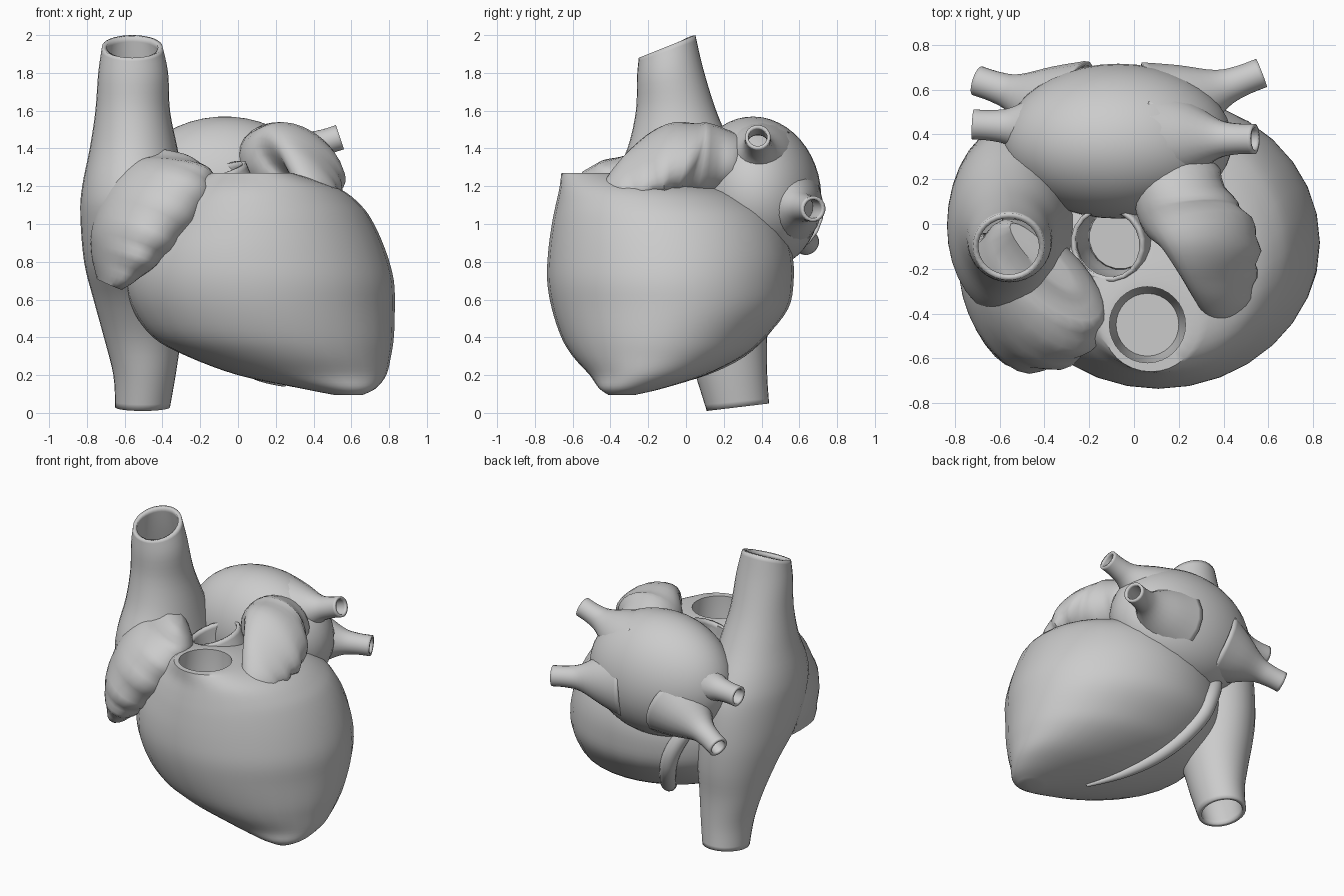
import bpy, bmesh
from math import sin, cos, pi, radians
from mathutils import Vector, Matrix
from mathutils.bvhtree import BVHTree

if "Cube" in bpy.data.objects:
    bpy.data.objects.remove(bpy.data.objects["Cube"])

N = 32


def smooth(rows, n=4):
    """Catmull-Rom interpolation between rows of numbers."""
    out = []
    for i in range(len(rows) - 1):
        a, b, c, d = (rows[max(0, min(len(rows) - 1, i + k))] for k in (-1, 0, 1, 2))
        for s in range(n):
            t = s / n
            out.append([0.5 * (2 * q + (r - p) * t + (2 * p - 5 * q + 4 * r - w) * t * t
                               + (3 * q - p - 3 * r + w) * t ** 3)
                        for p, q, r, w in zip(a, b, c, d)])
    return out + [list(rows[-1])]


def loft(name, rings, capped=False, thick=0):
    """Skin a list of rings into one mesh."""
    n = len(rings[0])
    verts = [v for r in rings for v in r]
    faces = [(k * n + i, k * n + (i + 1) % n, (k + 1) * n + (i + 1) % n, (k + 1) * n + i)
             for k in range(len(rings) - 1) for i in range(n)]
    if capped:
        faces += [tuple(range(n))[::-1], tuple(range(len(verts) - n, len(verts)))]
    me = bpy.data.meshes.new(name)
    me.from_pydata(verts, [], faces)
    if capped:
        bm = bmesh.new()
        bm.from_mesh(me)
        bmesh.ops.recalc_face_normals(bm, faces=bm.faces)
        bm.to_mesh(me)
        bm.free()
    ob = bpy.data.objects.new(name, me)
    bpy.context.collection.objects.link(ob)
    if thick:
        m = ob.modifiers.new("wall", 'SOLIDIFY')
        m.thickness, m.offset = thick, -1
    return ob


def level_ring(z, x0, x1, y0, y1, tilt=0):
    """Horizontal oval filling a bounding box, optionally sloped along y."""
    cx, cy, a, b = (x0 + x1) / 2, (y0 + y1) / 2, (x1 - x0) / 2, (y1 - y0) / 2
    return [Vector((cx + a * cos(t), cy + b * sin(t), z + tilt * b * sin(t)))
            for t in (2 * pi * i / N for i in range(N))]


def tube(name, pts, capped=False, thick=0, n=4):
    """Round tube along points (x, y, z, radius)."""
    pts = smooth(pts, n)
    P = [Vector(p[:3]) for p in pts]
    rings, u = [], None
    for i, p in enumerate(P):
        d = (P[min(i + 1, len(P) - 1)] - P[max(i - 1, 0)]).normalized()
        u = d.orthogonal() if u is None else u - d * u.dot(d)
        u.normalize()
        v = d.cross(u)
        rings.append([p + (u * cos(t) + v * sin(t)) * pts[i][3]
                      for t in (2 * pi * k / 20 for k in range(20))])
    return loft(name, rings, capped, thick)


def flap(name, rows, wave=0.012):
    """Leaf-like pouch: each row is root point, edge point, half thickness."""
    rows = smooth(rows, 5)
    rings = []
    for i, r in enumerate(rows):
        p, q = Vector(r[:3]), Vector(r[3:6])
        a, b = rows[max(i - 1, 0)], rows[min(i + 1, len(rows) - 1)]
        along = Vector([(b[k] + b[k + 3] - a[k] - a[k + 3]) for k in range(3)])
        q = q + (q - p).normalized() * wave * sin(i * 1.7)
        w = (q - p).cross(along).normalized() * r[6]
        rings.append([(p + q) / 2 + (q - p) / 2 * cos(t) + w * sin(t)
                      for t in (2 * pi * k / 24 for k in range(24))])
    return loft(name, rings, True)


# Ventricles, rising to the open pulmonary trunk whose inner wall folds down
body = smooth([
    (.095, .51, .66, -.41, -.27), (.13, .33, .73, -.46, -.12), (.2, .0, .785, -.51, .1),
    (.3, -.27, .81, -.6, .3), (.4, -.45, .825, -.66, .42), (.55, -.56, .83, -.71, .54),
    (.7, -.6, .825, -.735, .57), (.85, -.58, .785, -.73, .56), (1.0, -.5, .72, -.71, .5),
    (1.1, -.42, .65, -.69, .4), (1.19, -.3, .53, -.67, .2), (1.27, -.14, .29, -.66, -.24)])
body += [(1.27, -.11, .23, -.62, -.28), (1.15, -.11, .23, -.62, -.28), (.95, -.08, .2, -.59, -.31)]
ventricles = loft("ventricles", [level_ring(*r) for r in body], True)
tree = BVHTree.FromPolygons([v.co for v in ventricles.data.vertices],
                            [p.vertices for p in ventricles.data.polygons])

# Aortic opening: hole plus short cuff
cutter = tube("aorta_cutter", [(-.1, -.08, .98, .155), (-.1, -.08, 1.5, .155)], True)
cutter.hide_render = True
cutter.hide_viewport = True
cut = ventricles.modifiers.new("aorta_hole", 'BOOLEAN')
cut.object, cut.operation, cut.solver = cutter, 'DIFFERENCE', 'EXACT'
tube("aorta_cuff", [(-.06, -.06, 1.0, .16), (-.08, -.07, 1.14, .18), (-.12, -.09, 1.28, .17)], thick=.02)

# Right atrium with the two great veins
cava = smooth([
    (.03, -.65, -.36, .11, .44, .12), (.2, -.66, -.33, .05, .43, 0), (.4, -.71, -.3, -.02, .43, 0),
    (.6, -.765, -.27, -.15, .45, 0), (.8, -.815, -.25, -.33, .45, 0), (1.05, -.835, -.25, -.42, .42, 0),
    (1.2, -.825, -.28, -.4, .36, 0), (1.4, -.785, -.32, -.31, .25, 0), (1.6, -.755, -.36, -.265, .16, 0),
    (1.8, -.74, -.37, -.26, .09, .15), (1.94, -.72, -.4, -.25, .05, .4)])
loft("right_atrium_and_cavae", [level_ring(*r) for r in cava], thick=.025)

# Auricles
flap("right_auricle", [
    (-.55, .0, 1.42, -.28, -.28, 1.37, .05), (-.62, .0, 1.27, -.15, -.44, 1.28, .16),
    (-.67, -.05, 1.1, -.22, -.59, 1.13, .22), (-.7, -.05, .95, -.4, -.65, .94, .2),
    (-.72, -.05, .82, -.52, -.62, .79, .14), (-.72, -.1, .7, -.64, -.5, .66, .06)])
flap("left_auricle", [
    (.0, .25, 1.38, .36, .27, 1.3, .14), (.02, .06, 1.42, .45, .08, 1.26, .2),
    (.12, -.08, 1.49, .54, -.06, 1.22, .15), (.21, -.23, 1.43, .54, -.2, 1.17, .09),
    (.29, -.37, 1.28, .51, -.33, 1.13, .07), (.36, -.46, 1.13, .44, -.44, 1.1, .03)])

# Left atrium
bm = bmesh.new()
bmesh.ops.create_uvsphere(bm, u_segments=40, v_segments=24, radius=1)
bmesh.ops.transform(bm, verts=bm.verts, matrix=Matrix.Translation((-.07, .37, 1.16))
                    @ Matrix.Rotation(radians(8), 4, 'X') @ Matrix.Diagonal((.51, .345, .41, 1)))
me = bpy.data.meshes.new("left_atrium")
bm.to_mesh(me)
bm.free()
bpy.context.collection.objects.link(bpy.data.objects.new("left_atrium", me))

# Four pulmonary veins flaring out of the left atrium: root, tip
for name, root, tip in [
        ("left_upper", (.12, .38, 1.32), (.54, .38, 1.46)),
        ("left_lower", (.12, .5, 1.1), (.57, .675, 1.08)),
        ("right_upper", (-.28, .42, 1.22), (-.72, .445, 1.19)),
        ("right_lower", (-.28, .5, 1.05), (-.7, .64, .9))]:
    a, b = Vector(root), Vector(tip)
    tube(name + "_pulmonary_vein",
         [(*a.lerp(b, t), r) for t, r in ((0, .24), (.3, .17), (.6, .09), (.8, .07), (1, .068))],
         thick=.018)

# Coronary vein hugging the underside of the ventricles
path = [(-.3, .42, .85, .05), (-.2, .45, .65, .055), (-.1, .34, .42, .05),
        (.05, .1, .25, .04), (.25, -.18, .17, .012)]
tube("coronary_vein", [(*tree.find_nearest(Vector(p[:3]))[0], p[3]) for p in smooth(path, 3)], True, n=2)

# Smooth shading with crisp rims
bpy.ops.object.select_all(action='DESELECT')
for ob in bpy.context.collection.objects:
    if ob != cutter:
        ob.select_set(True)
        bpy.context.view_layer.objects.active = ob
bpy.ops.object.shade_smooth_by_angle(angle=radians(45))
